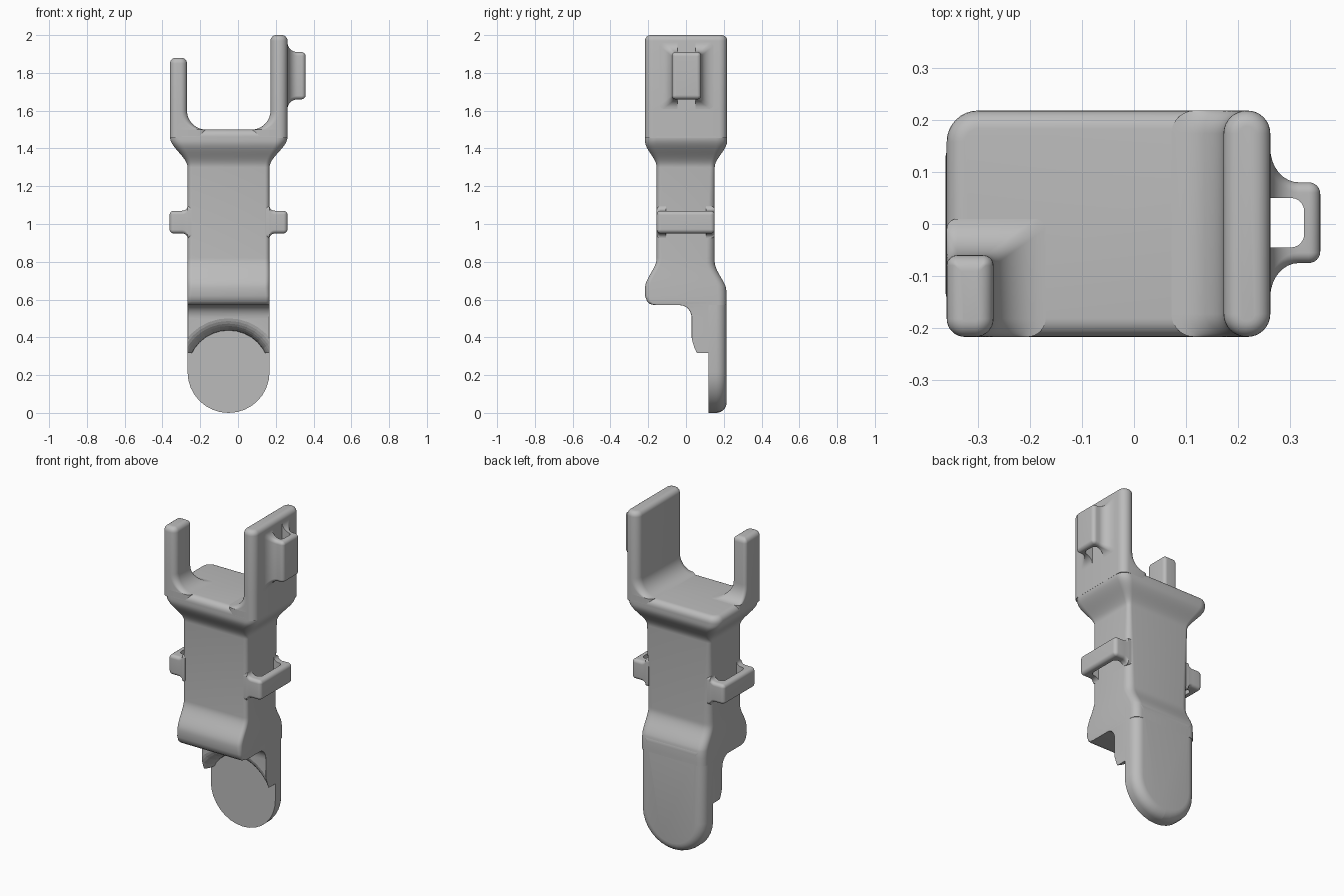
import bpy
import bmesh
from math import sin, cos, pi

default = bpy.data.objects.get("Cube")
if default:
    bpy.data.objects.remove(default, do_unlink=True)

grey = bpy.data.materials.new("light grey")
grey.use_nodes = True
COLOUR = (0.5, 0.5, 0.5, 1)
grey.diffuse_color = COLOUR
grey.node_tree.nodes["Principled BSDF"].inputs["Base Color"].default_value = COLOUR

MID = -0.05          # centre line of the shaft
X0, X1 = -0.267, 0.167
parts = []
AXES = {
    "x": lambda t, a, b: (t, a, b),
    "y": lambda t, a, b: (a, t, b),
    "z": lambda t, a, b: (a, b, t),
}


def rounded_rect(a0, a1, b0, b1, low, high, n=8):
    """Outline with separate corner radii on the low and high b sides."""
    corners = [(a1 - high, b1 - high, high, 0), (a0 + high, b1 - high, high, 1),
               (a0 + low, b0 + low, low, 2), (a1 - low, b0 + low, low, 3)]
    return [(ca + r * cos((q + i / n) * pi / 2), cb + r * sin((q + i / n) * pi / 2))
            for ca, cb, r, q in corners for i in range(n + 1)]


def loft(name, axis, sections):
    """Skin rounded rectangles (t, a0, a1, b0, b1, low, high) along an axis."""
    bm = bmesh.new()
    rings = [[bm.verts.new(AXES[axis](s[0], a, b)) for a, b in rounded_rect(*s[1:])]
             for s in sections]
    for one, two in zip(rings, rings[1:]):
        for i in range(len(one)):
            j = (i + 1) % len(one)
            bm.faces.new((one[i], one[j], two[j], two[i]))
    bm.faces.new(rings[0])
    bm.faces.new(rings[-1])
    bmesh.ops.remove_doubles(bm, verts=bm.verts, dist=0.00005)
    bmesh.ops.recalc_face_normals(bm, faces=bm.faces)
    mesh = bpy.data.meshes.new(name)
    bm.to_mesh(mesh)
    bm.free()
    mesh.materials.append(grey)
    ob = bpy.data.objects.new(name, mesh)
    bpy.context.collection.objects.link(ob)
    parts.append(ob)
    return ob


def round_end(t, box, r, corner, n=6, way=1):
    """Sections that round off the end of a loft at t with radius r."""
    a0, a1, b0, b1 = box
    out = []
    for i in range(n + 1):
        u = i / n * pi / 2
        d = r * (1 - cos(u))
        out.append((t - way * r * (1 - sin(u)), a0 + d, a1 - d, b0 + d, b1 - d,
                    max(corner[0] - d, 0.004), max(corner[1] - d, 0.004)))
    return out


def cut(ob, cutter):
    parts.remove(cutter)
    cutter.hide_render = True
    cutter.hide_viewport = True
    cutter.display_type = 'WIRE'
    mod = ob.modifiers.new("cut", 'BOOLEAN')
    mod.operation = 'DIFFERENCE'
    mod.solver = 'EXACT'
    mod.object = cutter


def blend(z, z0, z1, a, b):
    s = min(max((z - z0) / (z1 - z0), 0), 1)
    return a + (b - a) * s * s * (3 - 2 * s)


# Shaft with its bulged foot, flaring out into the head
HEAD = (-0.36, 0.262, -0.217, 0.218)
body = []
for y0, z in ((-0.165, 0.57), (-0.19, 0.576), (-0.206, 0.59), (-0.217, 0.62)):
    body.append((z, X0, X1, y0, 0.215, 0.02, 0.045))
for i in range(15):
    z = 0.66 + 0.16 * i / 14
    body.append((z, X0, X1, blend(z, 0.66, 0.82, -0.217, -0.155),
                 blend(z, 0.64, 0.8, 0.215, 0.152), 0.025, 0.045))
for i in range(15):
    z = 1.3 + 0.16 * i / 14
    r = blend(z, 1.3, 1.46, 0.025, 0.06)
    body.append((z, blend(z, 1.3, 1.46, X0, HEAD[0]), blend(z, 1.3, 1.46, X1, HEAD[1]),
                 blend(z, 1.3, 1.44, -0.155, HEAD[2]),
                 blend(z, 1.3, 1.44, 0.152, HEAD[3]), r, r))
loft("shaft_and_head", "z", body + round_end(1.5, HEAD, 0.035, (0.06, 0.06)))

# Tall plate and short prong, both with concave feet
R = 0.1
plate, prong = [], []
for i in range(11):
    u = i / 10 * pi / 2
    z, d = 1.5 + R * (1 - cos(u)), R * (1 - sin(u))
    plate.append((z, 0.172 - d, 0.262, -0.217, 0.218, 0.044, 0.044))
    prong.append((z, -0.36, -0.27 + d, -0.217, -0.06 + 0.7 * d, 0.035, 0.02))
plate.insert(0, (1.455,) + plate[0][1:])
prong.insert(0, (1.455,) + prong[0][1:])
loft("tall_plate", "z",
     plate + round_end(2, (0.172, 0.262, -0.217, 0.218), 0.03, (0.044, 0.044)))
loft("short_prong", "z",
     prong + round_end(1.88, (-0.36, -0.27, -0.217, -0.06), 0.03, (0.035, 0.02)))

# Tongue: flat in front, rounded at the back
outline = (X0, X1, 0, 0.69)
loft("tongue", "y", [(0.12,) + outline + (0.216, 0.03)]
     + round_end(0.215, outline, 0.055, (0.216, 0.03)))

# Step above the tongue, with a rounded arch cut around the disc
step = [(0.318, X0, X1, 0.03, 0.16, 0.004, 0.004)]
for i in range(9):
    u = i / 8 * pi / 2
    step.append((0.5 + 0.07 * sin(u), X0, X1, 0.03 - 0.06 * (1 - cos(u)), 0.16, 0.004, 0.004))
step.append((0.6, X0, X1, -0.03, 0.16, 0.004, 0.004))
arch = []
for i in range(9):
    u = i / 8 * pi / 2
    r = 0.217 + 0.08 * (1 - cos(u))
    arch.append((0.12 - 0.092 * sin(u), MID - r, MID + r, 0.22 - r, 0.22 + r, r, r))
arch.append((-0.3,) + arch[-1][1:])
cut(loft("arch_step", "z", step), loft("arch_cutter", "y", arch))


def bracket(name, base, tip, box, hole, inner, flare, sign=1, centre=0):
    """Raised strap along x with a flared root and an open slot behind it."""
    a0, a1, b0, b1 = box
    secs = []
    for i in range(9):
        u = i / 8 * pi / 2
        da, db = (f * (1 - sin(u)) for f in flare[:2])
        secs.append((base + flare[2] * (1 - cos(u)), a0 - da, a1 + da, b0 - db, b1 + db,
                     0.02, 0.02))
    secs.insert(0, (base - 0.02,) + secs[0][1:])
    secs += round_end(tip, box, 0.022, (0.02, 0.02))

    def place(rows):
        return [(centre + sign * (s[0] - centre),) + s[1:] for s in rows]
    ob = loft(name, "x", place(secs))
    slot = (hole[0], hole[1], b0 - 0.2, b1 + 0.2)
    rows = [(base,) + slot + (0.001, 0.001)] + round_end(inner, slot, 0.025, (0.001, 0.001))
    cut(ob, loft(name + "_cutter", "x", place(rows)))


# Handle on the outside of the plate, strap loops on both sides of the shaft
bracket("plate_handle", 0.262, 0.358, (-0.075, 0.08, 1.66, 1.91), (-0.045, 0.05), 0.327,
        (0.065, 0.05, 0.055))
for side, sign in (("left", 1), ("right", -1)):
    bracket(side + "_loop", X1, 0.262, (-0.155, 0.152, 0.95, 1.07), (-0.105, 0.105), 0.225,
            (0, 0.025, 0.03), sign, MID)

# Smooth shading with crisp edges
bpy.ops.object.select_all(action='DESELECT')
for ob in parts:
    ob.select_set(True)
bpy.context.view_layer.objects.active = parts[0]
bpy.ops.object.shade_smooth_by_angle(angle=0.6)
